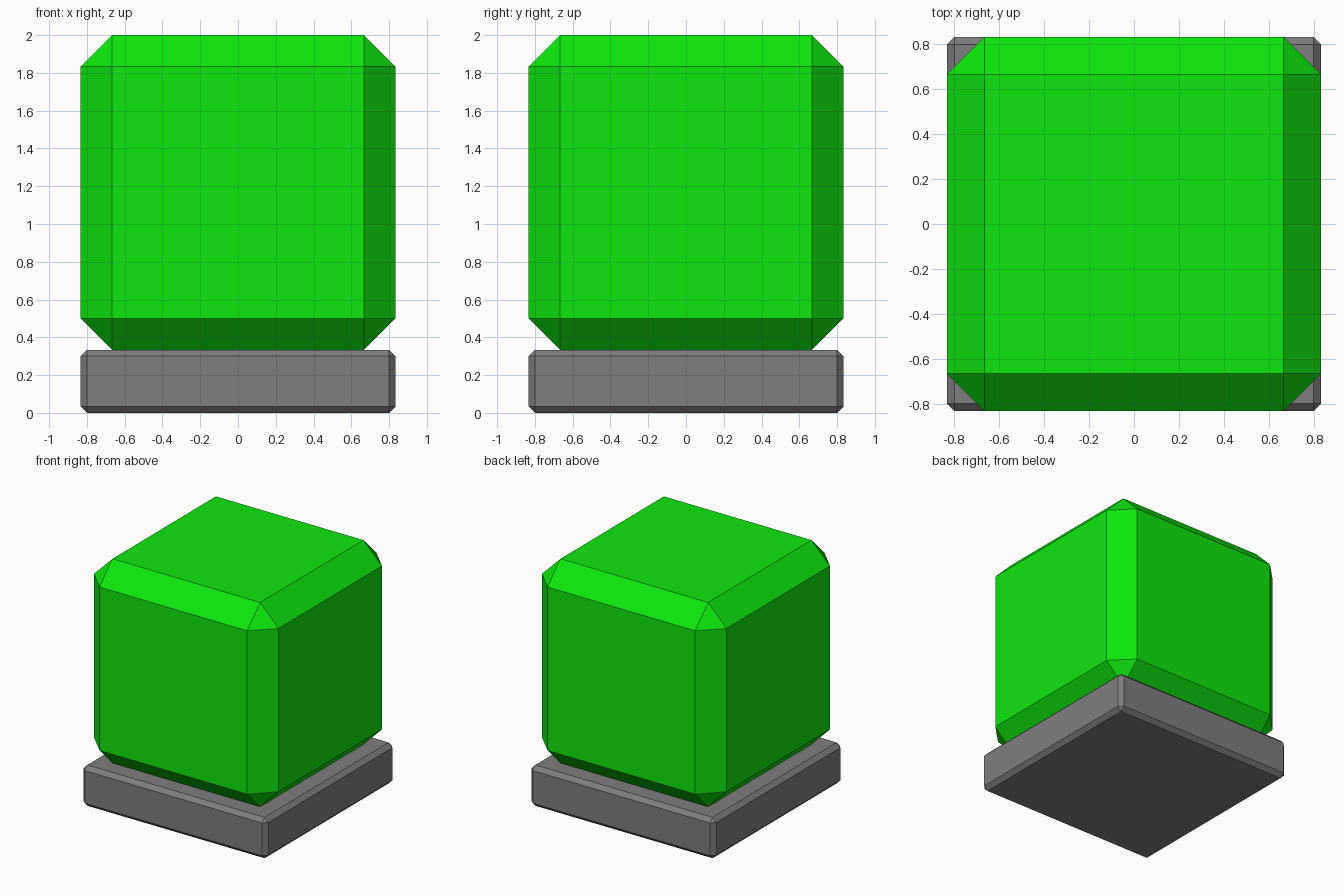
import bpy

if "Cube" in bpy.data.objects:
    bpy.data.objects.remove(bpy.data.objects["Cube"])


def chamfered_box(name, half_width, z_min, z_max, chamfer, colour):
    """Square box from z_min to z_max with flat chamfers on every edge."""
    bpy.ops.mesh.primitive_cube_add(size=1, location=(0, 0, (z_min + z_max) / 2))
    box = bpy.context.object
    box.name = name
    box.scale = (2 * half_width, 2 * half_width, z_max - z_min)
    bpy.ops.object.transform_apply(location=False, rotation=False, scale=True)
    bevel = box.modifiers.new("chamfer", 'BEVEL')
    bevel.width = chamfer
    bevel.segments = 1
    bevel.limit_method = 'NONE'
    material = bpy.data.materials.new(name + "_colour")
    material.diffuse_color = (*colour, 1)
    material.use_nodes = True
    material.node_tree.nodes["Principled BSDF"].inputs["Base Color"].default_value = material.diffuse_color
    box.data.materials.append(material)
    return box


HALF = 5 / 6
BASE_TOP = 1 / 3

# Dark grey slab at the bottom
chamfered_box("base", HALF, 0, BASE_TOP, 1 / 30, (0.21, 0.21, 0.21))

# Green block resting on the slab
chamfered_box("block", HALF, BASE_TOP, 2, 1 / 6, (0.004, 0.8, 0.004))
